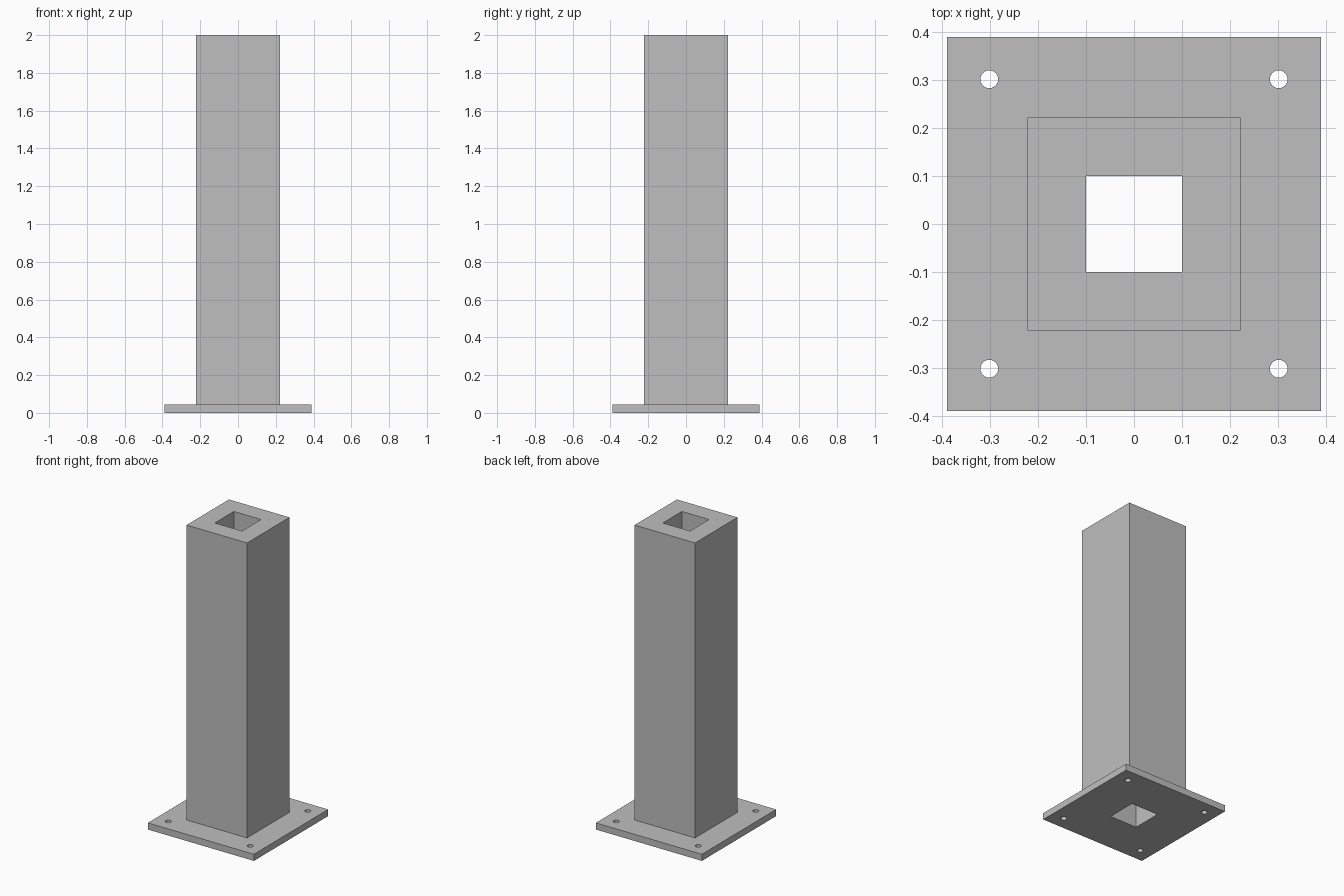
import bpy

default = bpy.data.objects.get("Cube")
if default:
    bpy.data.objects.remove(default, do_unlink=True)

PLATE, PLATE_H = 0.778, 0.044
POST, HEIGHT = 0.444, 2.0
BORE = 0.2
BOLT_POS, BOLT_R = 0.301, 0.0185

grey = bpy.data.materials.new("plain grey")
grey.use_nodes = True
colour = (0.52, 0.52, 0.52, 1)
grey.diffuse_color = colour
grey.node_tree.nodes["Principled BSDF"].inputs["Base Color"].default_value = colour


def box(name, width, z0, z1):
    """Square upright block between two heights."""
    bpy.ops.mesh.primitive_cube_add(size=1, location=(0, 0, (z0 + z1) / 2))
    ob = bpy.context.object
    ob.name = name
    ob.scale = (width, width, z1 - z0)
    bpy.ops.object.transform_apply(location=True, rotation=False, scale=True)
    ob.data.materials.append(grey)
    return ob


def cut(target, cutter):
    """Subtract the cutter from the target and keep it out of sight."""
    mod = target.modifiers.new("hole", 'BOOLEAN')
    mod.operation = 'DIFFERENCE'
    mod.solver = 'EXACT'
    mod.object = cutter
    cutter.hide_render = True
    cutter.hide_set(True)
    cutter.display_type = 'WIRE'


# Base plate and post
plate = box("base_plate", PLATE, 0, PLATE_H)
post = box("post", POST, PLATE_H, HEIGHT)

# Square bore running the whole height
bore = box("bore_cutter", BORE, -0.1, HEIGHT + 0.1)
cut(plate, bore)
cut(post, bore)

# Bolt holes in the plate corners
for sx in (-1, 1):
    for sy in (-1, 1):
        bpy.ops.mesh.primitive_cylinder_add(
            vertices=32, radius=BOLT_R, depth=0.3,
            location=(sx * BOLT_POS, sy * BOLT_POS, 0))
        drill = bpy.context.object
        drill.name = "bolt_hole_cutter"
        drill.data.materials.append(grey)
        cut(plate, drill)

# Apply the cuts, then remove the cutters
for ob in (plate, post):
    bpy.ops.object.select_all(action='DESELECT')
    bpy.context.view_layer.objects.active = ob
    ob.select_set(True)
    for mod in list(ob.modifiers):
        bpy.ops.object.modifier_apply(modifier=mod.name)
    bpy.ops.object.shade_smooth_by_angle()
for ob in [o for o in bpy.data.objects if "_cutter" in o.name]:
    bpy.data.objects.remove(ob, do_unlink=True)
